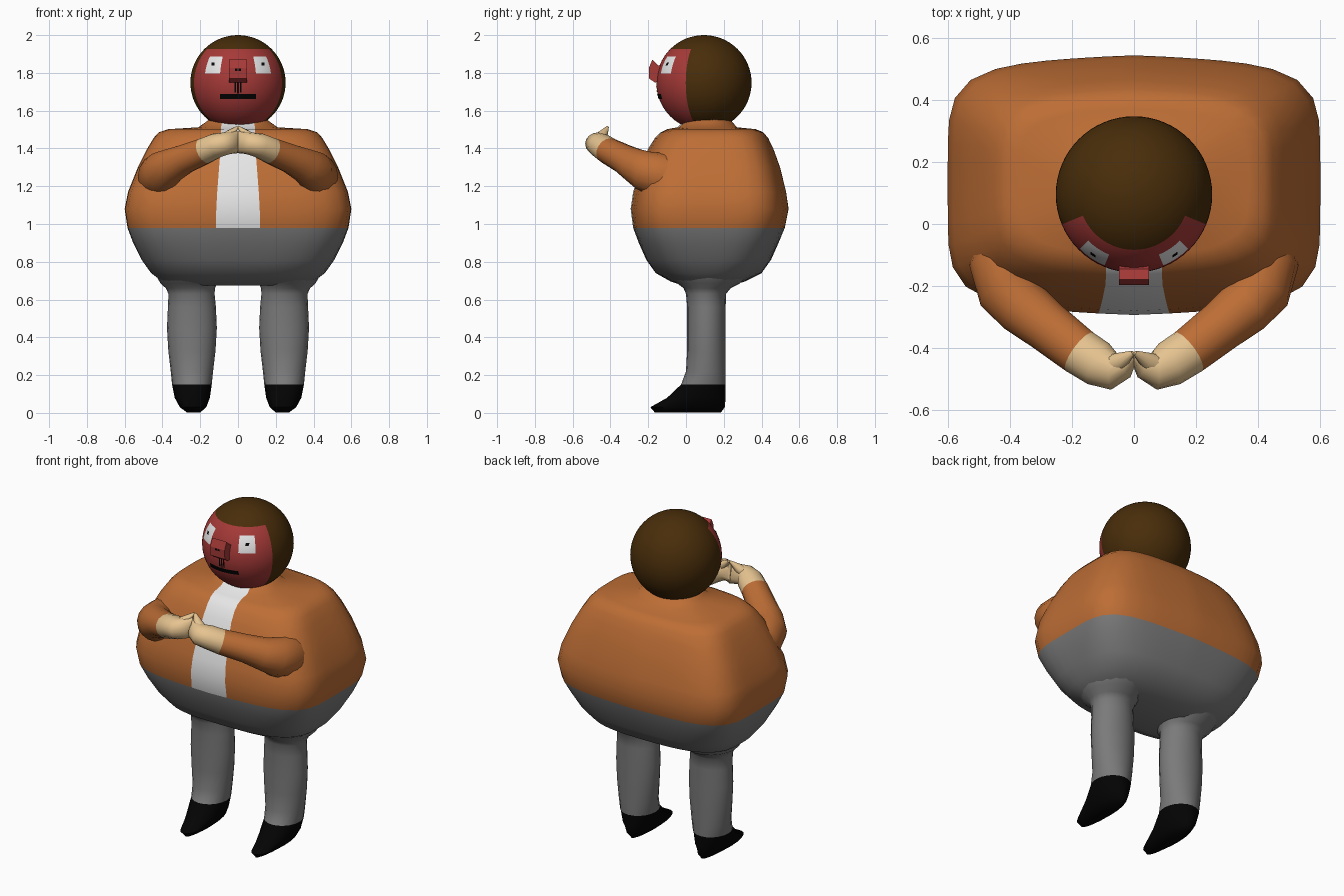
import bpy, bmesh, math
from mathutils import Vector

if "Cube" in bpy.data.objects:
    bpy.data.objects.remove(bpy.data.objects["Cube"])


def material(name, rgb):
    m = bpy.data.materials.new(name)
    m.diffuse_color = (*rgb, 1)
    m.use_nodes = True
    m.node_tree.nodes["Principled BSDF"].inputs["Base Color"].default_value = m.diffuse_color
    return m


ORANGE = material("orange cloth", (0.51, 0.155, 0.036))
GREY = material("grey cloth", (0.195, 0.195, 0.195))
WHITE = material("white", (0.80, 0.80, 0.80))
BLACK = material("black", (0.001, 0.001, 0.001))
SKIN = material("pale skin", (0.79, 0.55, 0.28))
RED = material("red face", (0.38, 0.042, 0.039))
BROWN = material("brown hair", (0.065, 0.026, 0.003))


def finish(name, bm, mats, angle=40):
    bmesh.ops.recalc_face_normals(bm, faces=bm.faces[:])
    me = bpy.data.meshes.new(name)
    bm.to_mesh(me)
    bm.free()
    for m in mats:
        me.materials.append(m)
    ob = bpy.data.objects.new(name, me)
    bpy.context.collection.objects.link(ob)
    bpy.ops.object.select_all(action='DESELECT')
    ob.select_set(True)
    bpy.context.view_layer.objects.active = ob
    bpy.ops.object.shade_smooth_by_angle(angle=math.radians(angle))
    return ob


def loft(rings, rule):
    """Skin closed rings of points; rule(ring, column) gives the colour slot."""
    bm = bmesh.new()
    vs = [[bm.verts.new(p) for p in r] for r in rings]
    n = len(vs[0])
    for i in range(len(vs) - 1):
        for j in range(n):
            k = (j + 1) % n
            f = bm.faces.new((vs[i][j], vs[i][k], vs[i + 1][k], vs[i + 1][j]))
            f.material_index = rule(i, j)
    bm.faces.new(vs[0]).material_index = rule(0, n // 2)
    bm.faces.new(vs[-1]).material_index = rule(len(vs) - 2, n // 2)
    return bm


# Torso: rounded-box sections, bowed at front and back, with a front strip for the shirt
def torso_ring(z, a, y0, y1, n, s, steps=24):
    cy, b = (y0 + y1) / 2, (y1 - y0) / 2
    bow = 0.014 * max(0, n - 2.5)
    start = math.atan2(-b * (1 - (s / a) ** n) ** (1 / n), s)
    half = []
    for i in range(steps):
        t = start + (math.pi / 2 - start) * i / steps
        c, d = math.cos(t), math.sin(t)
        r = (abs(c / a) ** n + abs(d / b) ** n) ** (-1 / n)
        x, y = r * c, r * d
        y -= bow * (y / b) * (x / a) ** 1.3
        half.append((x, cy + y, z))
    left = [(-x, y, zz) for x, y, zz in reversed(half)]
    return [(0, y0, z)] + half + [(0, y1, z)] + left


sections = [  # height, half width, front, back, squareness, shirt half width
    (0.675, 0.35, -0.02, 0.24, 3, 0.08), (0.695, 0.40, -0.08, 0.31, 3, 0.09),
    (0.74, 0.46, -0.16, 0.40, 3.2, 0.10), (0.81, 0.51, -0.21, 0.45, 3.7, 0.11),
    (0.90, 0.555, -0.25, 0.49, 4.4, 0.115), (0.98, 0.585, -0.28, 0.523, 5, 0.117),
    (1.08, 0.60, -0.293, 0.543, 5.5, 0.115), (1.17, 0.582, -0.28, 0.53, 5.5, 0.11),
    (1.30, 0.53, -0.24, 0.498, 5.2, 0.10), (1.40, 0.48, -0.20, 0.462, 5, 0.092),
    (1.455, 0.447, -0.165, 0.435, 4.6, 0.09), (1.485, 0.42, -0.135, 0.41, 4.3, 0.09),
    (1.502, 0.37, -0.10, 0.37, 4, 0.09), (1.512, 0.21, -0.045, 0.27, 3, 0.09),
    (1.54, 0.17, -0.015, 0.245, 2.3, 0.085), (1.56, 0.145, 0.005, 0.22, 2.1, 0.08)]
COUNT = 50


def torso_colour(i, j):
    if sections[i][0] < 0.97:
        return 1
    return 2 if j in (0, COUNT - 1) else 0


finish("torso", loft([torso_ring(*s) for s in sections], torso_colour),
       [ORANGE, GREY, WHITE], 50)


# Legs with pointed shoes
def oval(z, cx, cy, rx, ry, n=20):
    return [(cx + rx * math.cos(t), cy + ry * math.sin(t), z)
            for t in (2 * math.pi * i / n for i in range(n))]


leg = [  # height, centre x, centre y, half width, half depth
    (0.002, 0.235, 0.01, 0.035, 0.175), (0.03, 0.238, 0.008, 0.07, 0.197),
    (0.08, 0.242, 0.055, 0.093, 0.155), (0.15, 0.244, 0.092, 0.105, 0.118),
    (0.22, 0.244, 0.105, 0.112, 0.105), (0.33, 0.244, 0.108, 0.125, 0.102),
    (0.45, 0.244, 0.108, 0.132, 0.102), (0.56, 0.244, 0.108, 0.127, 0.102),
    (0.63, 0.246, 0.106, 0.122, 0.106), (0.66, 0.252, 0.112, 0.130, 0.125),
    (0.685, 0.26, 0.12, 0.150, 0.165), (0.72, 0.26, 0.12, 0.17, 0.2)]
for side, label in ((-1, "left"), (1, "right")):
    rings = [oval(z, side * cx, cy, rx, ry) for z, cx, cy, rx, ry in leg]
    finish(label + "_leg", loft(rings, lambda i, j: int(i < 3)), [GREY, BLACK], 60)


# Arms and hands: tubes along a path of (point, width radius, height radius)
def tube(path, side, n=16):
    pts = [Vector((side * p[0], p[1], p[2])) for p in path]
    rings = []
    for i, p in enumerate(pts):
        d = (pts[min(i + 1, len(pts) - 1)] - pts[max(i - 1, 0)]).normalized()
        u = d.cross(Vector((0, 0, 1))).normalized()
        v = u.cross(d)
        w, h = path[i][3:]
        rings.append([p + u * w * math.cos(t) + v * h * math.sin(t)
                      for t in (2 * math.pi * k / n for k in range(n))])
    return rings


arm = [(0.39, 0.0, 1.22, 0.11, 0.11), (0.42, -0.14, 1.255, 0.11, 0.125),
       (0.40, -0.215, 1.28, 0.105, 0.108), (0.355, -0.27, 1.31, 0.092, 0.092),
       (0.28, -0.33, 1.345, 0.082, 0.078),
       (0.175, -0.412, 1.388, 0.076, 0.070), (0.115, -0.45, 1.415, 0.074, 0.066),
       (0.07, -0.468, 1.425, 0.066, 0.06), (0.035, -0.455, 1.43, 0.045, 0.058),
       (0.0, -0.425, 1.435, 0.016, 0.06)]
finger = [(0.09, -0.46, 1.44, 0.035, 0.03), (0.04, -0.44, 1.475, 0.028, 0.025),
          (0.003, -0.415, 1.514, 0.008, 0.006)]
for side, label in ((-1, "left"), (1, "right")):
    finish(label + "_arm", loft(tube(arm, side), lambda i, j: int(i > 4)),
           [ORANGE, SKIN], 60)
    finish(label + "_fingers", loft(tube(finger, side, 10), lambda i, j: 0), [SKIN], 60)

# Head: sphere coloured by longitude and latitude
R, HEAD = 0.252, Vector((0, 0.095, 1.748))
bm = bmesh.new()
bmesh.ops.create_uvsphere(bm, u_segments=64, v_segments=32, radius=R)
for f in bm.faces:
    c = f.calc_center_median()
    lon = abs(math.degrees(math.atan2(c.x, -c.y)))
    lat = math.degrees(math.asin(c.z / c.length))
    if lon < 67.5 and lat < 45:
        f.material_index = 1
        if 22.5 < lon < 45 and 11.25 < lat < 33.75:
            f.material_index = 2
bmesh.ops.translate(bm, verts=bm.verts[:], vec=HEAD)
finish("head", bm, [BROWN, RED, WHITE], 60)


# Painted face marks: thin patches hugging the head
def patch(name, x0, x1, z0, z1, cols=1):
    bm = bmesh.new()
    r = R + 0.003
    rows = []
    for z in (z0, z1):
        row = []
        for i in range(cols + 1):
            x = x0 + (x1 - x0) * i / cols
            y = HEAD.y - math.sqrt(r * r - x * x - (z - HEAD.z) ** 2)
            row.append(bm.verts.new((x, y, z)))
        rows.append(row)
    for i in range(cols):
        bm.faces.new((rows[0][i], rows[0][i + 1], rows[1][i + 1], rows[1][i]))
    finish(name, bm, [BLACK])


patch("mouth", -0.095, 0.095, 1.662, 1.688, 12)
for side, label in ((-1, "left"), (1, "right")):
    x = side * 0.132
    patch(label + "_pupil", x - 0.008, x + 0.008, 1.839, 1.855)
    patch(label + "_lip_line", side * 0.014 - 0.004, side * 0.014 + 0.004, 1.695, 1.75)
patch("middle_lip_line", -0.004, 0.004, 1.69, 1.75)

# Nose: extruded side profile
profile = [(-0.10, 1.755), (-0.165, 1.75), (-0.195, 1.77), (-0.197, 1.825),
           (-0.178, 1.87), (-0.145, 1.838), (-0.10, 1.838)]
finish("nose", loft([[(x, y, z) for y, z in profile] for x in (-0.048, 0.048)],
                    lambda i, j: 0), [RED], 20)

# Nostrils: thin plates on the nose front
for side, label in ((-1, "left"), (1, "right")):
    bm = bmesh.new()
    x = side * 0.009
    bm.faces.new([bm.verts.new((x + dx, -0.199, 1.817 + dz)) for dx, dz in
                  ((-0.006, -0.006), (0.006, -0.006), (0.006, 0.006), (-0.006, 0.006))])
    finish(label + "_nostril", bm, [BLACK])
